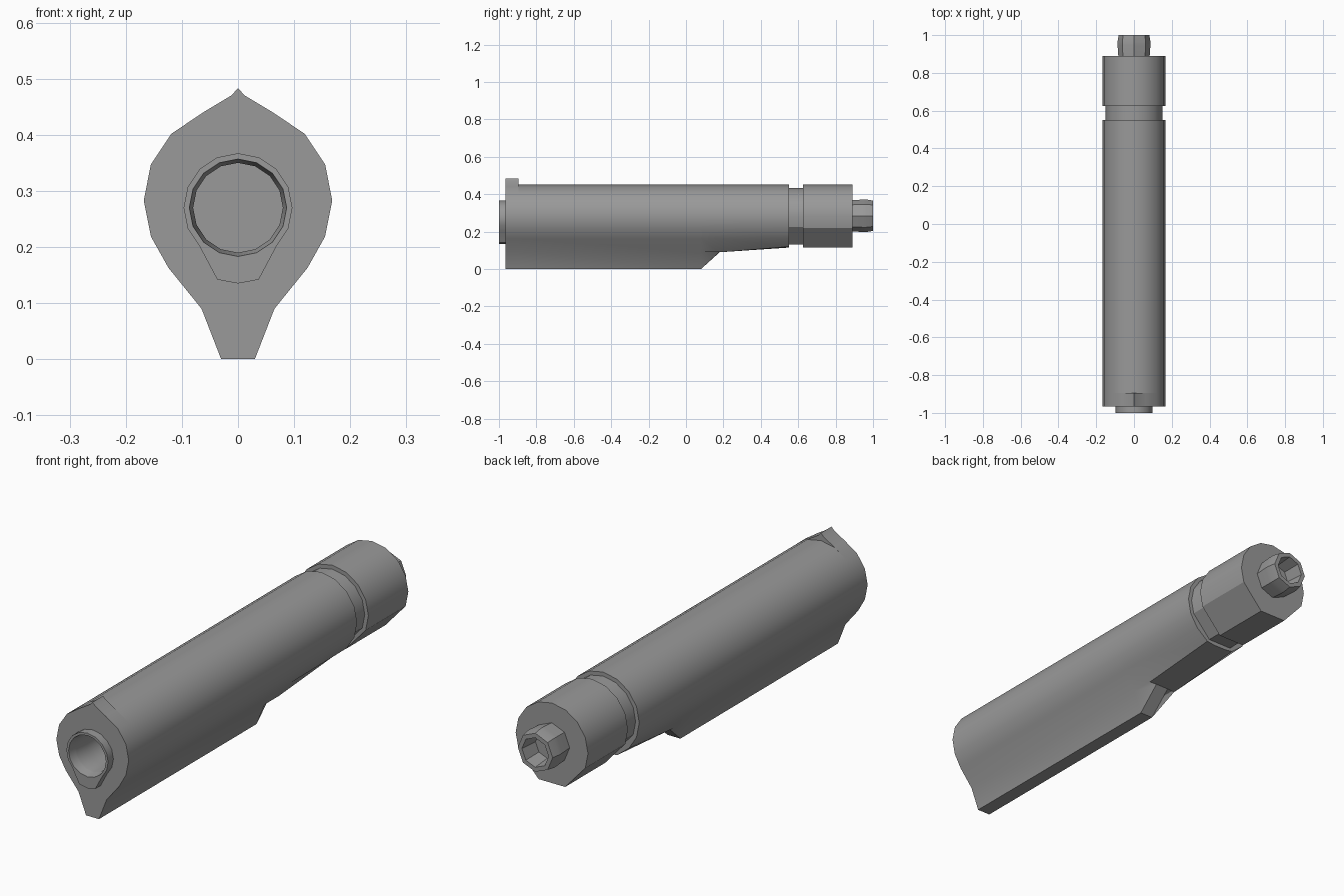
import bpy, bmesh
from math import sin, cos, pi, radians

old = bpy.data.objects.get("Cube")
if old:
    bpy.data.objects.remove(old, do_unlink=True)

grey = bpy.data.materials.new("gunmetal_grey")
grey.use_nodes = True
tint = (0.32, 0.32, 0.32, 1)
grey.diffuse_color = tint
grey.node_tree.nodes["Principled BSDF"].inputs["Base Color"].default_value = tint


def arc(radius, zc, start, end, steps):
    """Points of an arc in the x-z plane, angles in degrees."""
    angles = [radians(start + (end - start) * i / steps) for i in range(steps + 1)]
    return [(radius * cos(a), zc + radius * sin(a)) for a in angles]


def mirrored(half):
    """Close a right-hand outline with its mirror image."""
    return half + [(-x, z) for x, z in reversed(half) if abs(x) > 1e-5]


def loft(name, sections):
    """Skin a row of equal-length outlines placed along y, and cap the ends."""
    bm = bmesh.new()
    rings = [[bm.verts.new((x, y, z)) for x, z in pts] for y, pts in sections]
    n = len(rings[0])
    for a, b in zip(rings, rings[1:]):
        for i in range(n):
            j = (i + 1) % n
            bm.faces.new((a[i], a[j], b[j], b[i]))
    bm.faces.new(rings[0])
    bm.faces.new(rings[-1])
    bmesh.ops.recalc_face_normals(bm, faces=bm.faces)
    mesh = bpy.data.meshes.new(name)
    bm.to_mesh(mesh)
    bm.free()
    mesh.materials.append(grey)
    obj = bpy.data.objects.new(name, mesh)
    bpy.context.collection.objects.link(obj)
    return obj


def activate(obj):
    bpy.ops.object.select_all(action='DESELECT')
    obj.select_set(True)
    bpy.context.view_layer.objects.active = obj


def cut(targets, cutter):
    """Subtract the cutter from every target, then discard it."""
    for obj in targets:
        activate(obj)
        mod = obj.modifiers.new("bore", 'BOOLEAN')
        mod.operation = 'DIFFERENCE'
        mod.solver = 'EXACT'
        mod.object = cutter
        bpy.ops.object.modifier_apply(modifier=mod.name)
    bpy.data.objects.remove(cutter, do_unlink=True)


R, ZC = 0.168, 0.283
upper = arc(R, ZC, 90, -22.5, 5)
keel = [(0.124, 0.163), (0.065, 0.09), (0.03, 0)]

# Long housing with a keel that ramps up into the round rear
full = mirrored(upper + keel)
ramp = mirrored(upper + keel[:2] + [(0.03, 0.092)])
rear = mirrored(upper + [(0.121, 0.164), (0.066, 0.12), (0.03, 0.115)])
housing = loft("housing", [(-0.895, full), (0.08, full), (0.18, ramp), (0.55, rear)])

# Front collar with a pointed ridge on top
peak = [(0, 0.483), (0.012, 0.47), (0.062, 0.44)]
collar_outline = mirrored(peak + upper[2:] + keel)
collar = loft("front_collar", [(-0.965, collar_outline), (-0.895, collar_outline)])

# Teardrop muzzle lip
lip = mirrored(arc(0.097, 0.27, 90, -45, 6) + [(0.037, 0.142), (0, 0.135)])
muzzle = loft("muzzle_lip", [(-1, lip), (-0.965, lip)])

# Tapered bore
bore = loft("bore_cutter", [(-1.01, arc(0.0885, 0.27, 90, 427.5, 15)),
                            (-0.96, arc(0.08, 0.27, 90, 427.5, 15)),
                            (-0.65, arc(0.08, 0.27, 90, 427.5, 15))])
bore.hide_render = True
cut([housing, collar, muzzle], bore)


# Neck groove and rear cap, round on top and flat beneath
def cap_outline(scale):
    half = upper + [(0.062, 0.115)]
    return mirrored([(x * scale, ZC + (z - ZC) * scale) for x, z in half])


neck = loft("neck_groove", [(0.55, cap_outline(0.9)), (0.625, cap_outline(0.9))])
cap = loft("rear_cap", [(0.625, cap_outline(1)), (0.89, cap_outline(1))])


# Hollow eight-sided rear fitting
def octagon(radius):
    return arc(radius, 0.285, 90, 405, 7)


fitting = loft("rear_fitting", [(0.89, octagon(0.083)), (0.945, octagon(0.087)),
                                (0.965, octagon(0.087)), (1.0, octagon(0.081)),
                                (1.0, octagon(0.062)), (0.92, octagon(0.055))])

# Smooth the gentle curves and keep the hard edges
for obj in (housing, collar, muzzle, neck, cap, fitting):
    activate(obj)
    bpy.ops.object.shade_smooth_by_angle(angle=radians(30))
